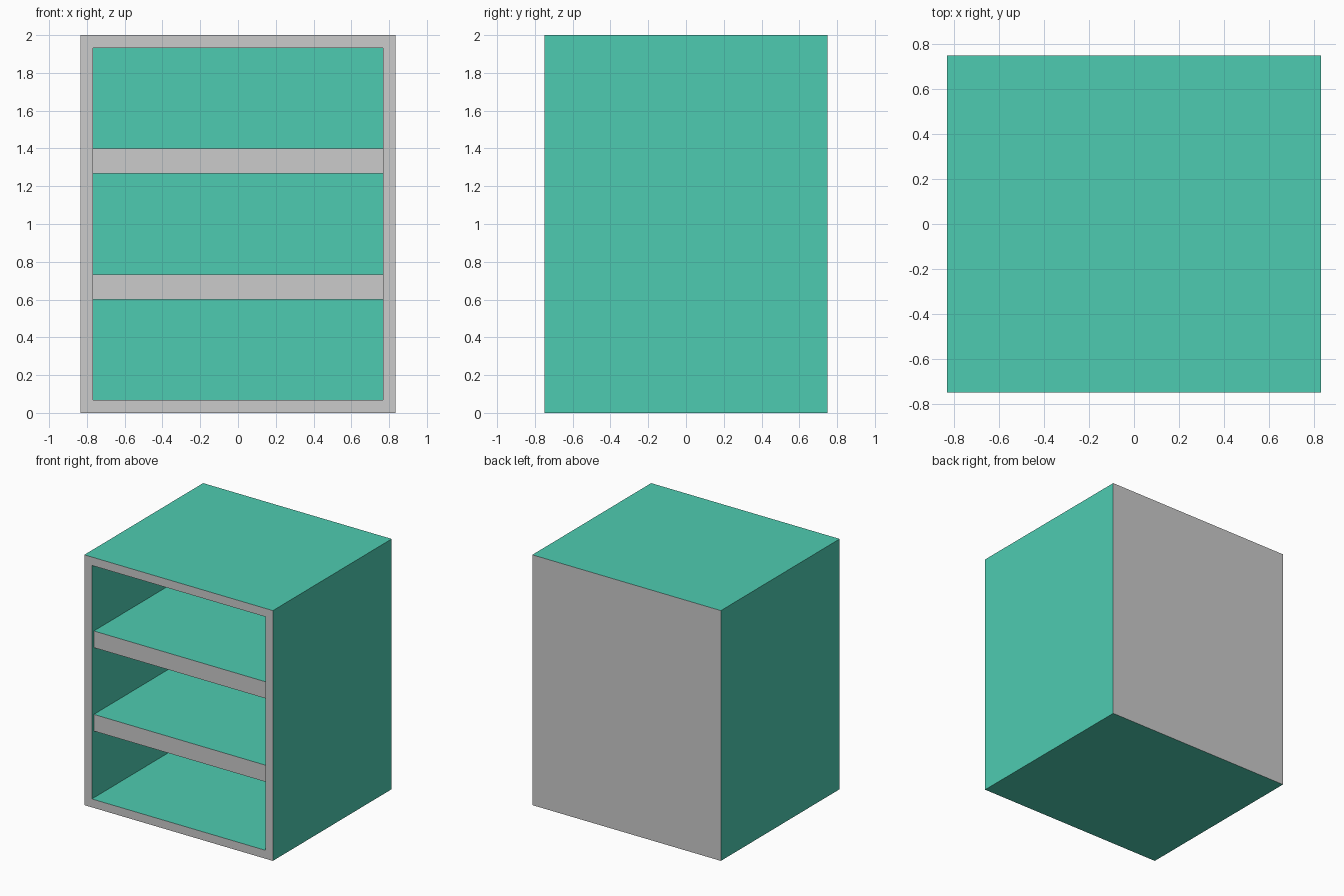
import bpy, bmesh
from mathutils import Vector

if "Cube" in bpy.data.objects:
    bpy.data.objects.remove(bpy.data.objects["Cube"])

W, D, H = 1.667, 1.5, 2.0      # outer size
T = 0.067                      # panel thickness
SHELF, RECESS = 0.133, 0.025   # shelf thickness, set-back from the rim


def material(name, rgb):
    m = bpy.data.materials.new(name)
    m.diffuse_color = (*rgb, 1.0)
    m.use_nodes = True
    m.node_tree.nodes["Principled BSDF"].inputs["Base Color"].default_value = m.diffuse_color
    return m


teal = material("teal", (0.076, 0.60, 0.44))
grey = material("light grey", (0.60, 0.60, 0.60))


def box(size, centre):
    bm = bmesh.new()
    bmesh.ops.create_cube(bm, size=1.0)
    bmesh.ops.scale(bm, vec=size, verts=bm.verts)
    bmesh.ops.translate(bm, vec=centre, verts=bm.verts)
    return bm


def finish(bm, name, is_grey):
    bm.normal_update()
    for f in bm.faces:
        f.material_index = 1 if is_grey(f) else 0
    me = bpy.data.meshes.new(name)
    bm.to_mesh(me)
    bm.free()
    me.materials.append(teal)
    me.materials.append(grey)
    ob = bpy.data.objects.new(name, me)
    bpy.context.collection.objects.link(ob)
    return ob


# Carcass: a box whose front is inset and pushed in to form the cavity
bm = box((W, D, H), (0, 0, H / 2))
bm.normal_update()
front = min(bm.faces, key=lambda f: f.calc_center_median().y)
bmesh.ops.inset_region(bm, faces=[front], thickness=T, use_even_offset=True)
pushed = bmesh.ops.extrude_discrete_faces(bm, faces=[front])["faces"]
bmesh.ops.translate(bm, vec=Vector((0, D - T, 0)), verts=pushed[0].verts[:])
# Grey on the front rim and outer back only
finish(bm, "cabinet_carcass",
       lambda f: abs(f.calc_center_median().y) > D / 2 - 0.01)

# Two shelves with grey front edges
depth = D - T - RECESS
for name, z in (("lower_shelf", 0.6667), ("upper_shelf", 1.3333)):
    bm = box((W - 2 * T, depth, SHELF), (0, -D / 2 + RECESS + depth / 2, z))
    finish(bm, name, lambda f: f.normal.y < -0.5)
